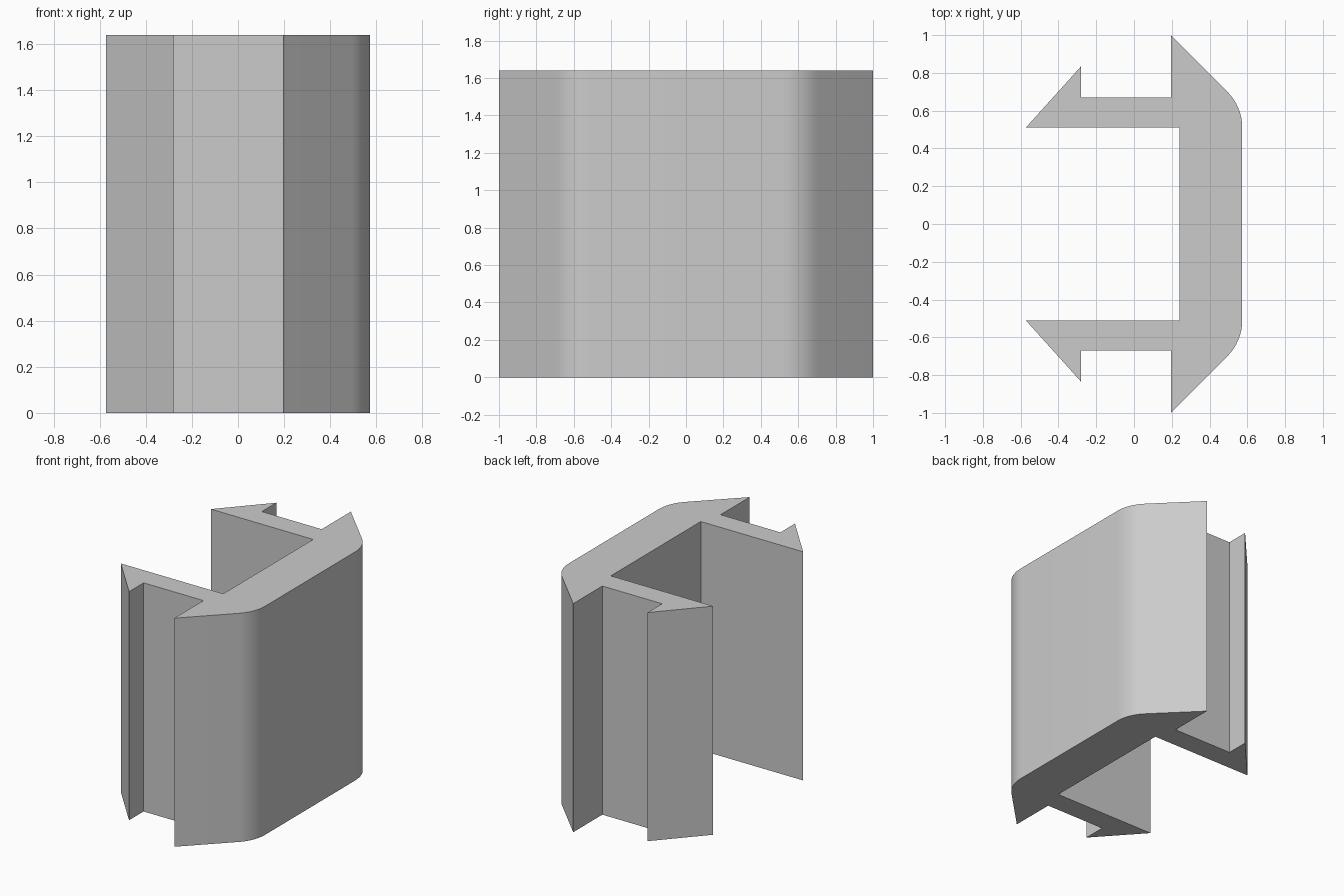
import bpy, bmesh, math
from mathutils import Vector

cube = bpy.data.objects.get("Cube")
if cube:
    bpy.data.objects.remove(cube, do_unlink=True)

HEIGHT = 1.64
CORNER = Vector((0.303, 0.51))   # centre of the rounded outer corner
RADIUS = 0.27

# Plain grey finish
grey = bpy.data.materials.new("plain grey")
colour = (0.6, 0.6, 0.6, 1)
grey.use_nodes = True
grey.diffuse_color = colour
grey.node_tree.nodes["Principled BSDF"].inputs["Base Color"].default_value = colour

# Half cross-section: rounded corner, flange tip, clip arm with barb, inner channel
half = [CORNER + RADIUS * Vector((math.cos(a), math.sin(a)))
        for a in (math.radians(45) * i / 8 for i in range(9))]
half += [Vector(p) for p in ((0.195, 1.0), (0.195, 0.67), (-0.28, 0.67),
                             (-0.28, 0.835), (-0.573, 0.51), (0.24, 0.51))]
outline = half + [Vector((p.x, -p.y)) for p in reversed(half)]

# Extrude the mirrored section to full height
bm = bmesh.new()
base = bm.faces.new([bm.verts.new((p.x, p.y, 0)) for p in outline])
top = bmesh.ops.extrude_face_region(bm, geom=[base], use_keep_orig=True)
bmesh.ops.translate(bm, vec=(0, 0, HEIGHT),
                    verts=[v for v in top["geom"] if isinstance(v, bmesh.types.BMVert)])
bmesh.ops.recalc_face_normals(bm, faces=bm.faces)

mesh = bpy.data.meshes.new("clip_profile")
bm.to_mesh(mesh)
bm.free()
mesh.materials.append(grey)
clip = bpy.data.objects.new("clip_profile", mesh)
bpy.context.collection.objects.link(clip)

# Smooth the rounded corners, keep the rest crisp
bpy.ops.object.select_all(action='DESELECT')
clip.select_set(True)
bpy.context.view_layer.objects.active = clip
bpy.ops.object.shade_smooth_by_angle(angle=math.radians(30))
